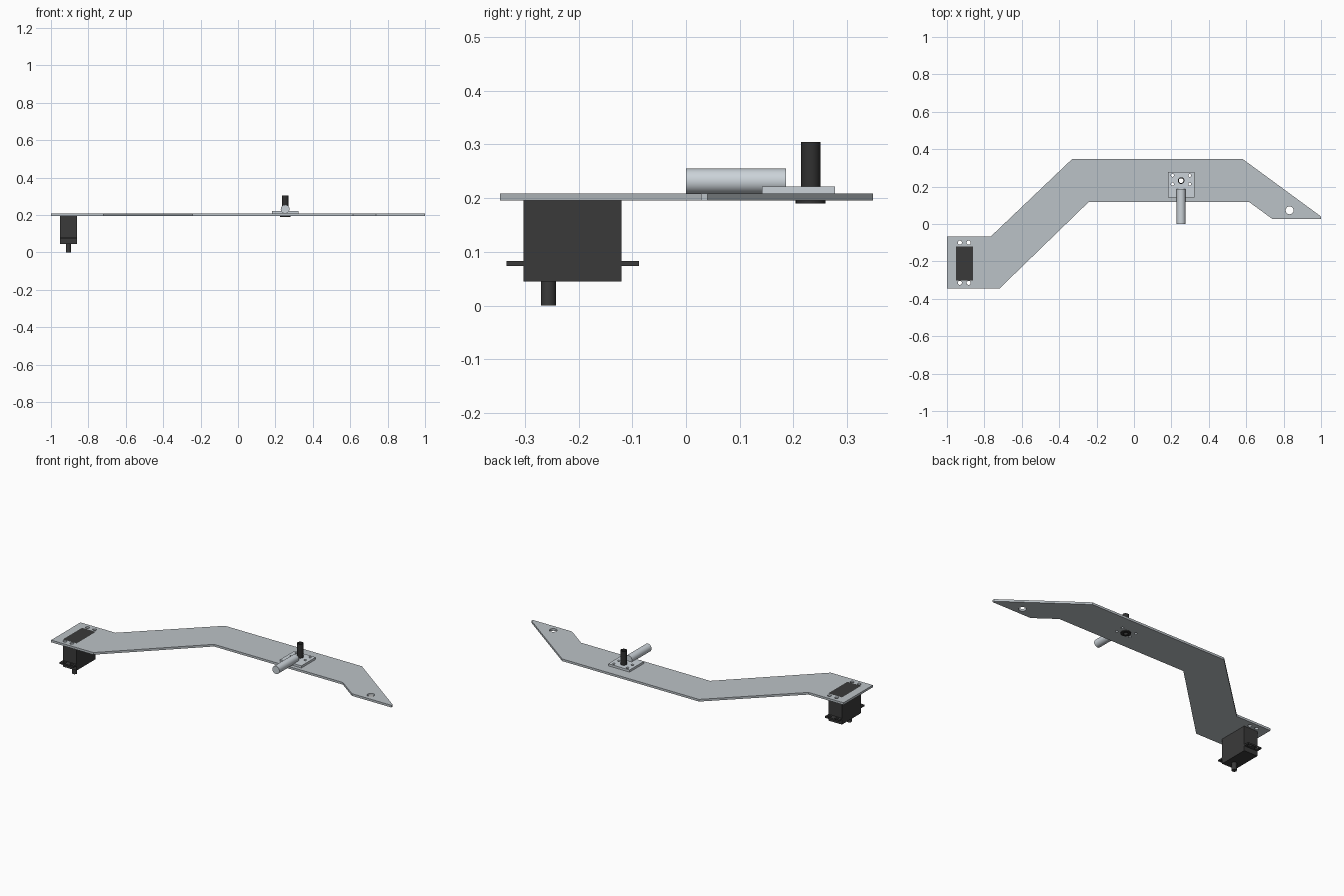
import bpy, math

if "Cube" in bpy.data.objects:
    bpy.data.objects.remove(bpy.data.objects["Cube"])


def material(name, rgb):
    m = bpy.data.materials.new(name)
    m.diffuse_color = (*rgb, 1)
    m.use_nodes = True
    m.node_tree.nodes["Principled BSDF"].inputs["Base Color"].default_value = m.diffuse_color
    return m


PLATE = material("plate grey", (0.50, 0.54, 0.57))
STEEL = material("light steel", (0.60, 0.65, 0.69))
DARK = material("motor black", (0.042, 0.042, 0.042))
BLACK = material("pivot black", (0.03, 0.03, 0.03))


def circle(x, y, r, n=32):
    return [(x + r * math.cos(2 * math.pi * i / n), y + r * math.sin(2 * math.pi * i / n))
            for i in range(n)]


def rect(x0, x1, y0, y1):
    return [(x0, y0), (x1, y0), (x1, y1), (x0, y1)]


def slab(name, outline, z0, z1, mat, holes=()):
    """Flat outline with holes, extruded from z0 to z1."""
    cu = bpy.data.curves.new(name, 'CURVE')
    cu.dimensions = '2D'
    cu.fill_mode = 'BOTH'
    cu.extrude = (z1 - z0) / 2
    for loop in [outline, *holes]:
        sp = cu.splines.new('POLY')
        sp.points.add(len(loop) - 1)
        for p, (x, y) in zip(sp.points, loop):
            p.co = (x, y, 0, 1)
        sp.use_cyclic_u = True
    ob = bpy.data.objects.new(name, cu)
    ob.location.z = (z0 + z1) / 2
    bpy.context.collection.objects.link(ob)
    bpy.ops.object.select_all(action='DESELECT')
    ob.select_set(True)
    bpy.context.view_layer.objects.active = ob
    bpy.ops.object.convert(target='MESH')
    ob = bpy.context.object
    ob.name = name
    ob.data.materials.clear()
    ob.data.materials.append(mat)
    # weld caps to walls so the solid is closed
    bpy.ops.object.mode_set(mode='EDIT')
    bpy.ops.mesh.select_all(action='SELECT')
    bpy.ops.mesh.remove_doubles(threshold=0.00005)
    bpy.ops.mesh.normals_make_consistent(inside=False)
    bpy.ops.object.mode_set(mode='OBJECT')
    bpy.ops.object.shade_smooth_by_angle(angle=math.radians(30))
    return ob


Z0, Z1 = 0.1955, 0.2086           # arm plate thickness
PX, PY = 0.252, 0.232             # pivot centre
MX0, MX1, MY0, MY1 = -0.953, -0.862, -0.302, -0.12   # motor footprint

motor_holes = [circle(x, y, 0.011, 20) for x in (-0.931, -0.884) for y in (-0.100, -0.315)]
bracket_holes = [circle(PX + s * 0.046, y, 0.008, 16) for s in (-1, 1) for y in (0.213, 0.260)]
pivot_hole = circle(PX, PY, 0.0178)

# cranked arm plate
arm = [(-1, -0.068), (-0.767, -0.068), (-0.33, 0.348), (0.58, 0.348), (1, 0.04), (1, 0.028),
       (0.738, 0.028), (0.615, 0.118), (-0.242, 0.118), (-0.72, -0.346), (-1, -0.346)]
slab("arm_plate", arm, Z0, Z1, PLATE,
     [rect(MX0, MX1, MY0, MY1), circle(0.832, 0.073, 0.021), pivot_hole,
      *motor_holes, *bracket_holes])

# motor: case, mounting ears, output shaft
slab("motor_case", rect(MX0, MX1, MY0, MY1), 0.045, Z1, DARK)
for name, y0, y1 in (("front_motor_ear", -0.334, MY0), ("back_motor_ear", MY1, -0.087)):
    holes = [h for h in motor_holes if y0 < h[0][1] < y1]
    slab(name, rect(MX0, MX1, y0, y1), 0.074, 0.083, DARK, holes)
slab("motor_shaft", circle(-0.907, -0.256, 0.0138), 0, 0.045, DARK)

# pivot bracket with hollow pin and flange below
slab("bracket_base", rect(0.181, 0.323, 0.141, 0.277), Z1, 0.2215, STEEL,
     [pivot_hole, *bracket_holes])
bore = circle(PX, PY, 0.0125)
slab("pivot_pin", circle(PX, PY, 0.0178), Z0, 0.305, BLACK, [bore])
slab("pivot_flange", circle(PX, PY, 0.0278), 0.190, Z0, BLACK, [bore])

# rod lying on the bracket
bpy.ops.mesh.primitive_cylinder_add(vertices=32, radius=0.0235, depth=0.186,
                                    location=(PX, 0.093, 0.2315),
                                    rotation=(math.pi / 2, 0, 0))
rod = bpy.context.object
rod.name = "bracket_rod"
rod.data.materials.append(STEEL)
bpy.ops.object.shade_smooth_by_angle(angle=math.radians(30))
